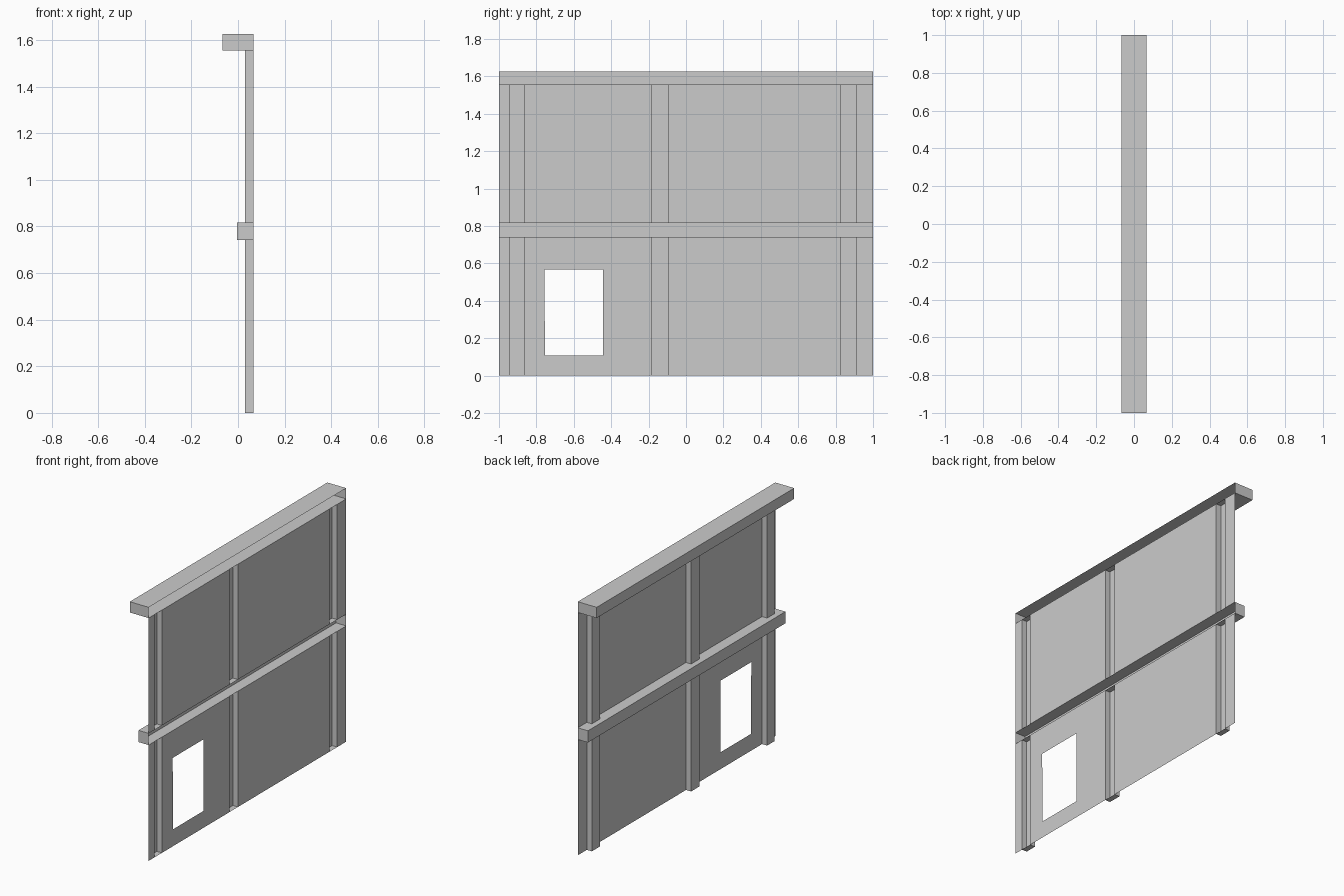
import bpy, bmesh

if "Cube" in bpy.data.objects:
    bpy.data.objects.remove(bpy.data.objects["Cube"])

XW = 0.067                      # plane of the wall skin
POSTS = [(-0.941, -0.866), (-0.182, -0.096), (0.829, 0.909)]
STOREYS = [(0.0, 0.742), (0.817, 1.556)]
TOP = 1.625


def finish(bm, name):
    bmesh.ops.remove_doubles(bm, verts=bm.verts, dist=1e-5)
    me = bpy.data.meshes.new(name)
    bm.to_mesh(me)
    bm.free()
    ob = bpy.data.objects.new(name, me)
    bpy.context.collection.objects.link(ob)
    return ob


def quad(bm, pts):
    """Flat wall quad from (y, z) points, facing -x."""
    bm.faces.new([bm.verts.new((XW, y, z)) for y, z in reversed(pts)])


def tray(name, x0, y0, y1, z0, z1):
    """Box standing out from the wall towards -x, open on the +x side."""
    bm = bmesh.new()
    bmesh.ops.create_cube(bm, size=1)
    for v in bm.verts:
        v.co = (XW if v.co.x > 0 else x0,
                y1 if v.co.y > 0 else y0,
                z1 if v.co.z > 0 else z0)
    back = [f for f in bm.faces if f.normal.x > 0.9 or
            all(abs(v.co.x - XW) < 1e-6 for v in f.verts)]
    bmesh.ops.delete(bm, geom=back, context='FACES')
    return finish(bm, name)


# Wall skin: panels between the posts, one with a window opening
bm = bmesh.new()
edges = [-1.0] + [y for p in POSTS for y in p] + [1.0]
window = [(-0.754, 0.108), (-0.444, 0.108), (-0.444, 0.567), (-0.757, 0.567)]
for s, (z0, z1) in enumerate(STOREYS):
    for i, (y0, y1) in enumerate(zip(edges[::2], edges[1::2])):
        outer = [(y0, z0), (y1, z0), (y1, z1), (y0, z1)]
        if s == 0 and i == 1:
            for k in range(4):
                n = (k + 1) % 4
                quad(bm, [outer[k], outer[n], window[n], window[k]])
        else:
            quad(bm, outer)
finish(bm, "wall_panels")

# Posts on each storey
for (z0, z1), level in zip(STOREYS, ("lower", "upper")):
    for (y0, y1), side in zip(POSTS, ("front", "middle", "back")):
        tray(f"{level}_{side}_post", 0.031, y0, y1, z0, z1)

# Floor beam and roof cornice
tray("floor_beam", -0.005, -1, 1, STOREYS[0][1], STOREYS[1][0])
tray("roof_cornice", -0.067, -1, 1, STOREYS[1][1], TOP)
